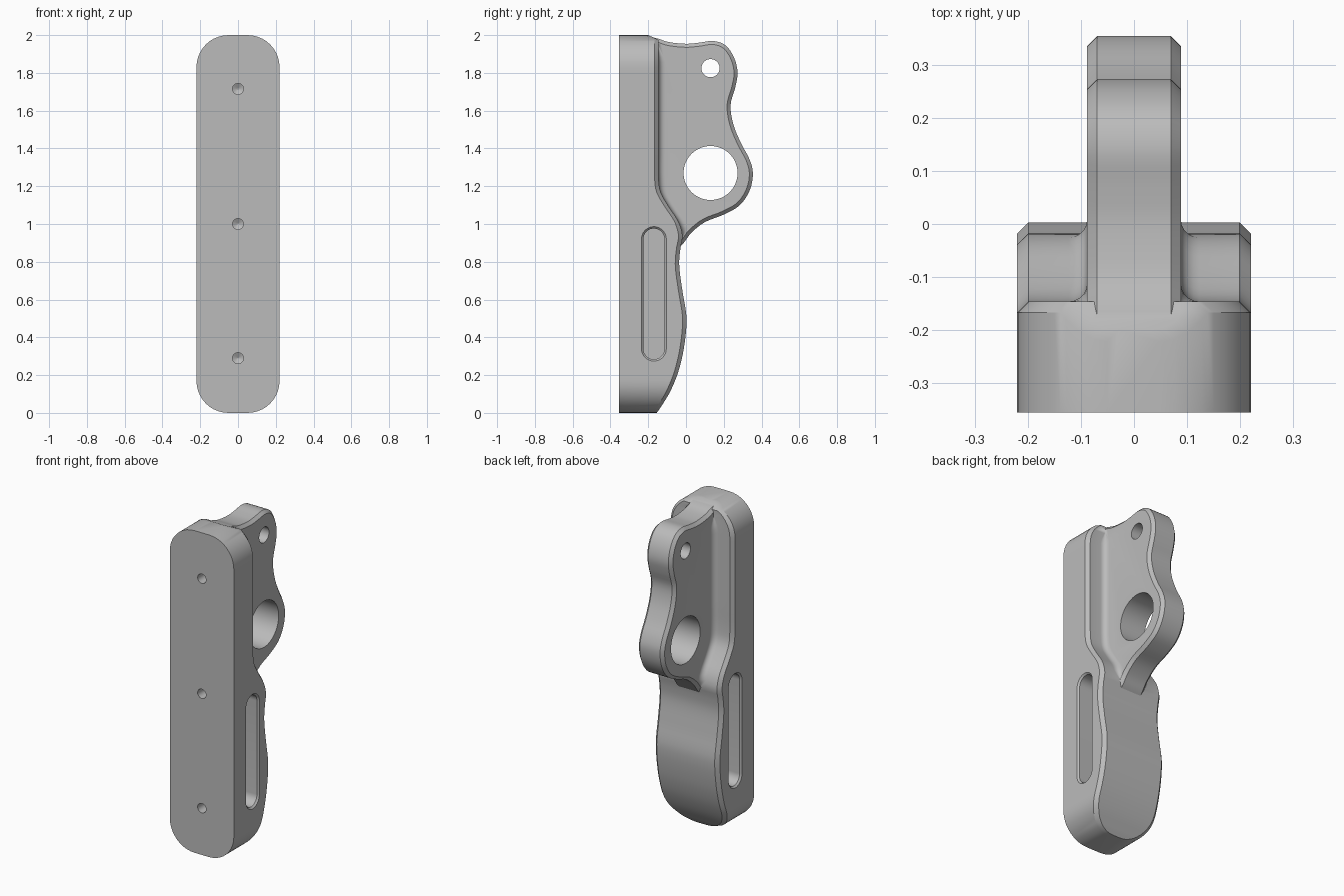
import bpy, bmesh, math
from mathutils import Vector

if "Cube" in bpy.data.objects:
    bpy.data.objects.remove(bpy.data.objects["Cube"], do_unlink=True)

grey = bpy.data.materials.new("plain grey")
grey.use_nodes = True
grey.diffuse_color = (0.5, 0.5, 0.5, 1)
grey.node_tree.nodes["Principled BSDF"].inputs["Base Color"].default_value = (0.5, 0.5, 0.5, 1)

FRONT, HALF_W, CORNER, CHAMFER, FIN_X = -0.355, 0.22, 0.17, 0.021, 0.088


def make_object(name, bm):
    bmesh.ops.recalc_face_normals(bm, faces=bm.faces)
    mesh = bpy.data.meshes.new(name)
    bm.to_mesh(mesh)
    bm.free()
    mesh.materials.append(grey)
    obj = bpy.data.objects.new(name, mesh)
    bpy.context.collection.objects.link(obj)
    return obj


def loft(name, rings):
    """Skin closed rings of equal length and cap both ends."""
    bm = bmesh.new()
    rows = [[bm.verts.new(p) for p in ring] for ring in rings]
    n = len(rows[0])
    for a, b in zip(rows, rows[1:]):
        for i in range(n):
            j = (i + 1) % n
            bm.faces.new((a[i], a[j], b[j], b[i]))
    bm.faces.new(rows[0])
    bm.faces.new(rows[-1])
    bmesh.ops.remove_doubles(bm, verts=bm.verts, dist=0.0002)
    return make_object(name, bm)


def spline(pts, steps):
    """Catmull-Rom curve through the points."""
    pts = [Vector(p) for p in pts]
    ext = [pts[0] * 2 - pts[1]] + pts + [pts[-1] * 2 - pts[-2]]
    out = []
    for p0, p1, p2, p3 in zip(ext, ext[1:], ext[2:], ext[3:]):
        for k in range(steps):
            t = k / steps
            out.append(0.5 * (2 * p1 + (p2 - p0) * t + (2 * p0 - 5 * p1 + 4 * p2 - p3) * t * t
                              + (3 * p1 - p0 - 3 * p2 + p3) * t ** 3))
    return out + [pts[-1]]


def interp(curve, z):
    for a, b in zip(curve, curve[1:]):
        if a[1] <= z <= b[1]:
            return a[0] + (b[0] - a[0]) * (z - a[1]) / max(b[1] - a[1], 1e-6)
    return curve[0][0] if z < curve[0][1] else curve[-1][0]


def boolean(target, cutter, operation="DIFFERENCE"):
    mod = target.modifiers.new("join", "BOOLEAN")
    mod.operation, mod.object, mod.solver = operation, cutter, "EXACT"
    bpy.context.view_layer.objects.active = target
    bpy.ops.object.modifier_apply(modifier=mod.name)
    bpy.data.objects.remove(cutter, do_unlink=True)


# Back outlines as (y, z) points: the wide body, then the fin from bottom to top
body_back = [(-0.155, 0), (-0.137, 0.025)] + spline(
    [(-0.137, 0.025), (-0.085, 0.11), (-0.04, 0.22), (-0.01, 0.35), (0.003, 0.5), (-0.018, 0.64),
     (-0.036, 0.78), (-0.028, 0.88), (-0.018, 0.935), (-0.038, 1.01), (-0.09, 1.09), (-0.135, 1.17),
     (-0.146, 1.26), (-0.146, 1.4)], 4)[1:] + [(-0.146, 1.975), (-0.2, 2)]
fin_back = spline(
    [(-0.05, 0.86), (-0.012, 0.9), (0.03, 0.955), (0.1, 1.01), (0.2, 1.05), (0.285, 1.1), (0.338, 1.18),
     (0.354, 1.27), (0.335, 1.345), (0.29, 1.43), (0.25, 1.53), (0.236, 1.63), (0.26, 1.72),
     (0.273, 1.8), (0.255, 1.88), (0.21, 1.945), (0.145, 1.969), (0.07, 1.96), (0, 1.954),
     (-0.09, 1.963), (-0.15, 1.982), (-0.21, 1.995)], 4)
fin_outline = fin_back + [Vector((-0.25, 1.9)), Vector((-0.25, 0.95)), Vector((-0.1, 0.86))]


# Body: horizontal sections with chamfered back corners and a fillet beside the fin
def section(z):
    d = min(z, 2 - z, CORNER)
    w = HALF_W - CORNER + math.sqrt(max(0, CORNER ** 2 - (CORNER - d) ** 2))
    b = interp(body_back, z)
    f = 0.0
    if z > 0.9:
        f = max(0, min(0.035, interp(fin_back[:50], z) - b - 0.025, (1.94 - z) * 0.5))
    half = [(w, FRONT), (w, b - CHAMFER), (w - CHAMFER, b)]
    for k in range(6):
        a = k / 5 * math.pi / 2
        half.append((min(FIN_X + f * (1 - math.sin(a)), w - CHAMFER), b + f * (1 - math.cos(a))))
    return [(x, y, z) for x, y in half] + [(-x, y, z) for x, y in reversed(half)]


corner_z = [CORNER * (1 - math.cos(k / 10 * math.pi / 2)) for k in range(11)]
levels = corner_z + [2 - z for z in corner_z] + [0.025, 1.975]
levels += [CORNER + k * (2 - 2 * CORNER) / 70 for k in range(1, 70)]
body = loft("handle_body", [section(z) for z in sorted(levels)])

# Fin: extruded outline with chamfered rims
fin = loft("fin", [[(x, p[0], p[1]) for p in fin_outline] for x in (-FIN_X, FIN_X)])
bm = bmesh.new()
bm.from_mesh(fin.data)
rims = [e for e in bm.edges if abs(e.verts[0].co.x - e.verts[1].co.x) < 0.001]
bmesh.ops.bevel(bm, geom=rims, offset=0.021, segments=1, affect="EDGES", clamp_overlap=True)
bm.to_mesh(fin.data)
bm.free()


def circle(r, n):
    return [(r * math.cos(2 * math.pi * k / n), r * math.sin(2 * math.pi * k / n)) for k in range(n)]


# Holes through the fin
for z, r in ((1.27, 0.143), (1.825, 0.048)):
    boolean(fin, loft("fin_hole", [[(x, 0.13 + u, z + v) for u, v in circle(r, 48)] for x in (-0.3, 0.3)]))

boolean(body, fin, "UNION")


# Rounded slots in both sides, with a small lead-in chamfer
def slot_ring(x, r):
    return [(x, -0.17 + u, (0.92 if k < 16 else 0.34) + v)
            for k, (u, v) in enumerate((r * math.cos(math.pi * (k % 16) / 15 + math.pi * (k // 16)),
                                        r * math.sin(math.pi * (k % 16) / 15 + math.pi * (k // 16)))
                                       for k in range(32))]


for side in (-1, 1):
    boolean(body, loft("slot", [slot_ring(side * x, r) for x, r in ((0.1, 0.056), (0.21, 0.056), (0.23, 0.076))]))

# Screw holes in the flat front, with pointed ends
for z in (0.29, 1.0, 1.715):
    rings = [[(u, y, z + v) for u, v in circle(r, 24)]
             for y, r in ((FRONT - 0.05, 0.029), (FRONT + 0.1, 0.029), (FRONT + 0.115, 0.002))]
    boolean(body, loft("screw_hole", rings))

bpy.ops.object.select_all(action="DESELECT")
body.select_set(True)
bpy.context.view_layer.objects.active = body
bpy.ops.object.shade_smooth_by_angle(angle=math.radians(28))
